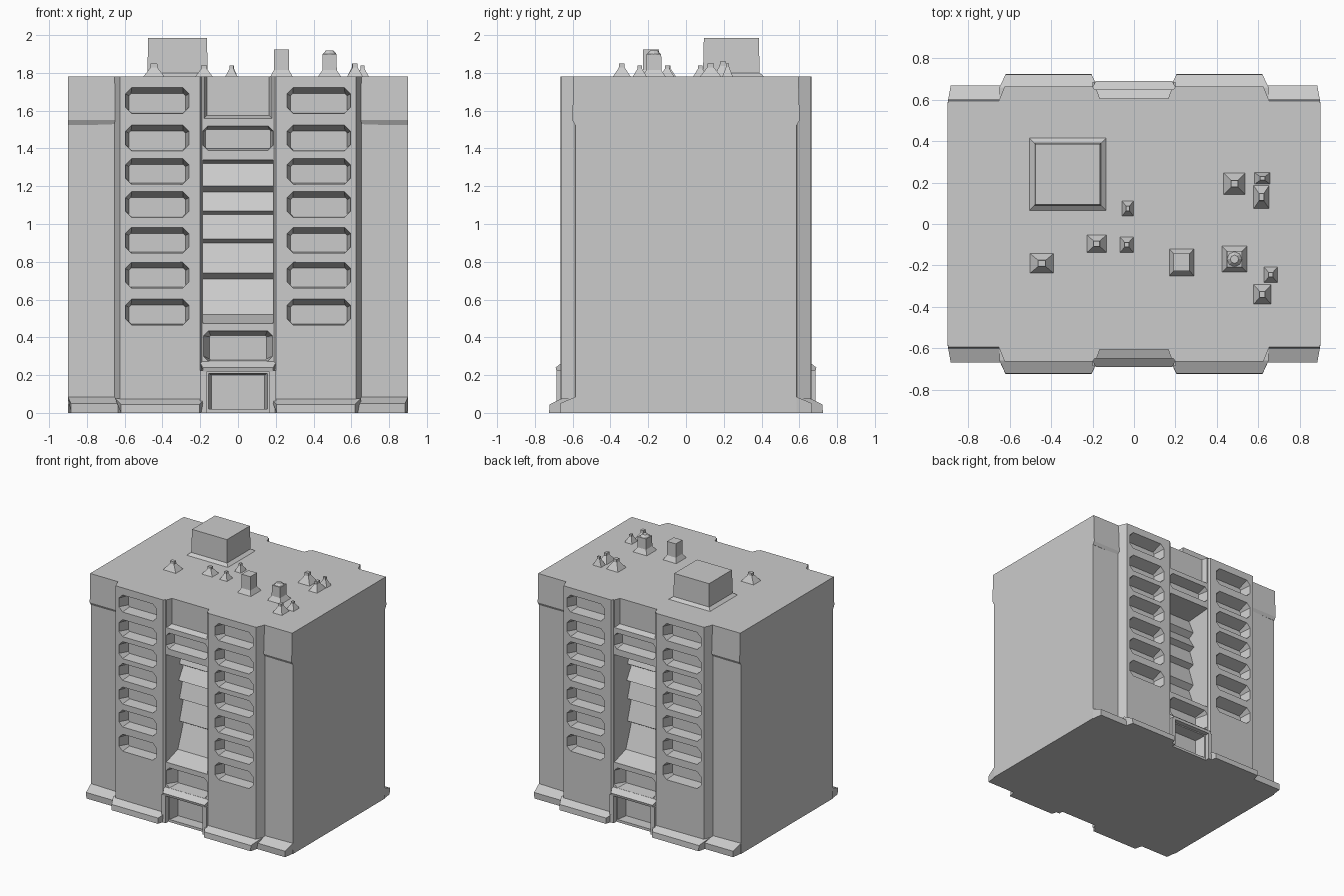
import bpy, bmesh

if "Cube" in bpy.data.objects:
    bpy.data.objects.remove(bpy.data.objects["Cube"])

ROOF = 1.78


def loft(bm, a, b):
    """Closed solid between two matching 3D outlines."""
    va = [bm.verts.new(p) for p in a]
    vb = [bm.verts.new(p) for p in b]
    n = len(va)
    bm.faces.new(va)
    bm.faces.new(vb[::-1])
    for i in range(n):
        j = (i + 1) % n
        bm.faces.new((va[j], va[i], vb[i], vb[j]))


def finish(bm, name):
    bmesh.ops.recalc_face_normals(bm, faces=bm.faces)
    me = bpy.data.meshes.new(name)
    bm.to_mesh(me)
    bm.free()
    ob = bpy.data.objects.new(name, me)
    bpy.context.collection.objects.link(ob)
    return ob


def octagon(x, z, hw, hh, c, y):
    return [(x + sx, y, z + sz) for sx, sz in (
        (-hw + c, -hh), (hw - c, -hh), (hw, -hh + c), (hw, hh - c),
        (hw - c, hh), (-hw + c, hh), (-hw, hh - c), (-hw, -hh + c))]


def rect(x0, x1, z0, z1, y):
    return [(x0, y, z0), (x1, y, z0), (x1, y, z1), (x0, y, z1)]


def extrude_x(bm, profile, x0, x1, s, inset=0.0, edge=0.0):
    """Extrude a (y, z) profile along x; points beyond 'edge' are inset."""
    ends = []
    for x, d in ((x0, 1), (x1, -1)):
        ends.append([(x + (d * inset if y > edge else 0), s * y, z) for y, z in profile])
    loft(bm, *ends)


# Main block: stepped plan extruded to roof height
quarter = [(0.9, 0.585), (0.655, 0.59), (0.625, 0.663), (0.2, 0.665), (0.19, 0.65)]
half = quarter + [(-x, y) for x, y in reversed(quarter)]
plan = half + [(-x, -y) for x, y in half]
bm = bmesh.new()
loft(bm, [(x, y, 0.0) for x, y in plan], [(x, y, ROOF) for x, y in plan])
body = finish(bm, "building_body")

# Openings, same on front and back
bm = bmesh.new()
for s in (-1, 1):
    # side windows
    for z in (0.535, 0.73, 0.915, 1.105, 1.28, 1.457, 1.655):
        for x in (-0.428, 0.428):
            loft(bm, octagon(x, z, 0.17, 0.07, 0.035, s * 0.672),
                 octagon(x, z - 0.014, 0.15, 0.05, 0.012, s * 0.57))
    # recessed panel at the parapet
    loft(bm, rect(-0.188, 0.188, 1.55, 1.85, s * 0.67),
         rect(-0.165, 0.165, 1.575, 1.85, s * 0.605))
    # upper and lower centre windows
    loft(bm, octagon(0, 1.455, 0.188, 0.067, 0.03, s * 0.665),
         octagon(0, 1.45, 0.172, 0.05, 0.006, s * 0.56))
    loft(bm, octagon(0, 0.355, 0.188, 0.083, 0.03, s * 0.665),
         octagon(0, 0.345, 0.15, 0.065, 0.006, s * 0.55))
    # door
    loft(bm, rect(-0.165, 0.165, 0.02, 0.215, s * 0.71),
         rect(-0.14, 0.14, 0.02, 0.2, s * 0.56))
    # tall stairwell recess with slanted floor panels
    well = [(0.72, 0.465), (0.64, 0.475), (0.50, 0.52), (0.43, 0.71), (0.48, 0.74),
            (0.43, 0.90), (0.48, 0.92), (0.44, 1.05), (0.49, 1.07), (0.43, 1.17),
            (0.48, 1.20), (0.43, 1.32), (0.72, 1.345)]
    extrude_x(bm, well, -0.185, 0.185, s)
cutter = finish(bm, "opening_cutter")
cutter.hide_render = True

mod = body.modifiers.new("openings", 'BOOLEAN')
mod.operation = 'DIFFERENCE'
mod.solver = 'EXACT'
mod.object = cutter
bpy.context.view_layer.objects.active = body
bpy.ops.object.modifier_apply(modifier=mod.name)
bpy.data.objects.remove(cutter)

# Flared footing along both facades
bm = bmesh.new()
for s in (-1, 1):
    for m in (-1, 1):
        extrude_x(bm, [(0.6, 0), (0.725, 0), (0.722, 0.045), (0.66, 0.075), (0.6, 0.075)],
                  *sorted((m * 0.175, m * 0.65)), s, 0.03, 0.67)
        extrude_x(bm, [(0.55, 0), (0.665, 0), (0.668, 0.05), (0.585, 0.085), (0.55, 0.085)],
                  *sorted((m * 0.62, m * 0.9)), s, 0.015, 0.6)
finish(bm, "footing")

# Entrance canopy and door jambs
bm = bmesh.new()
for s in (-1, 1):
    extrude_x(bm, [(0.6, 0.215), (0.685, 0.22), (0.69, 0.24), (0.65, 0.272), (0.6, 0.272)],
              -0.205, 0.205, s, 0.02, 0.66)
    for m in (-1, 1):
        extrude_x(bm, [(0.6, 0), (0.685, 0), (0.685, 0.225), (0.6, 0.225)],
                  *sorted((m * 0.165, m * 0.2)), s)
finish(bm, "entrance_surround")

# Thickened caps on the corner piers
bm = bmesh.new()
for s in (-1, 1):
    for m in (-1, 1):
        extrude_x(bm, [(0.55, 1.525), (0.588, 1.525), (0.602, 1.55), (0.595, ROOF), (0.55, ROOF)],
                  *sorted((m * 0.645, m * 0.899)), s)
finish(bm, "pier_caps")


def roof_block(name, x, y, base, top, h, flare=0.02):
    """Box with a flared foot; base and top are half sizes (x, y)."""
    bm = bmesh.new()

    def ring(hs, z):
        return [(x + i * hs[0], y + j * hs[1], z) for i, j in ((-1, -1), (1, -1), (1, 1), (-1, 1))]
    loft(bm, ring(base, ROOF - 0.005), ring(top, ROOF + flare))
    loft(bm, ring(top, ROOF + flare - 0.001), ring([v * 0.97 for v in top], h))
    finish(bm, name)


# Roof house and two chimneys
roof_block("roof_house", -0.32, 0.24, (0.19, 0.18), (0.16, 0.15), 1.985)
roof_block("chimney_a", 0.23, -0.185, (0.062, 0.068), (0.04, 0.043), 1.925, 0.035)
roof_block("chimney_b", 0.485, -0.17, (0.064, 0.066), (0.038, 0.04), 1.90, 0.035)

# Small pyramid vents
vents = [(-0.445, -0.19, 0.06, 0.05, 1.85), (-0.18, -0.095, 0.05, 0.045, 1.84),
         (-0.035, -0.1, 0.035, 0.04, 1.84), (-0.03, 0.075, 0.03, 0.04, 1.84),
         (0.485, 0.195, 0.055, 0.055, 1.86), (0.62, 0.22, 0.04, 0.03, 1.85),
         (0.615, 0.13, 0.04, 0.06, 1.85), (0.66, -0.245, 0.035, 0.04, 1.84),
         (0.62, -0.34, 0.045, 0.05, 1.85)]
for i, (x, y, hx, hy, h) in enumerate(vents):
    roof_block(f"roof_vent_{i + 1}", x, y, (hx, hy), (hx * 0.3, hy * 0.3), h, (h - ROOF) * 0.7)

# Rounded cap of the second chimney
bm = bmesh.new()
bmesh.ops.create_cone(bm, segments=8, cap_ends=True, radius1=0.038, radius2=0.02, depth=0.02)
bmesh.ops.translate(bm, vec=(0.485, -0.17, 1.908), verts=bm.verts)
finish(bm, "chimney_cap")
